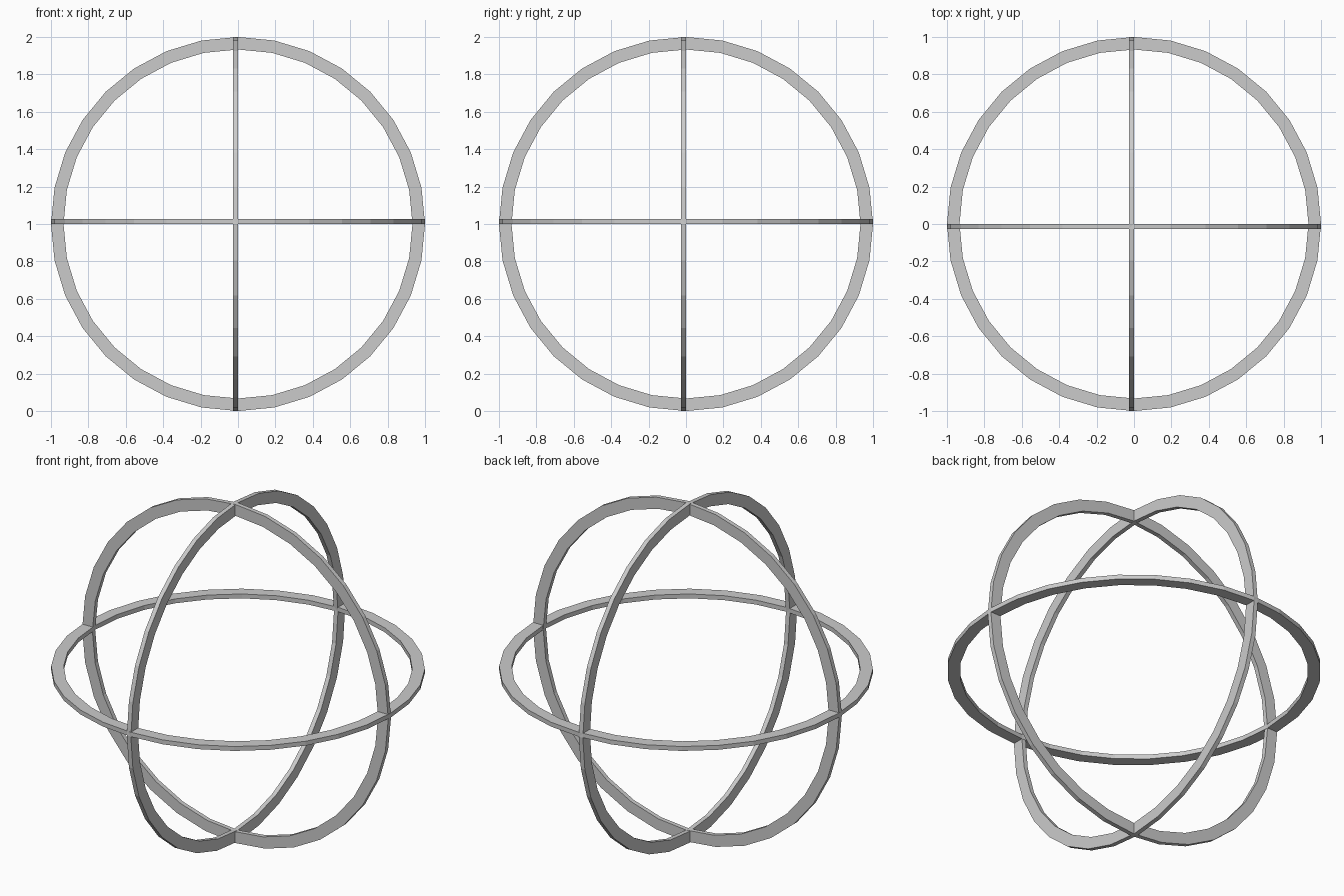
import bpy
import bmesh
from math import cos, sin, pi

if "Cube" in bpy.data.objects:
    bpy.data.objects.remove(bpy.data.objects["Cube"])

SIDES = 32
OUTER, INNER, THICK = 1.0, 0.933, 0.026


def ring(name, rotation):
    """Flat-faced square-section hoop, from local z = 0 to THICK."""
    bm = bmesh.new()
    section = [(OUTER, 0), (OUTER, THICK), (INNER, THICK), (INNER, 0)]
    loops = []
    for i in range(SIDES):
        a = 2 * pi * i / SIDES
        loops.append([bm.verts.new((r * cos(a), r * sin(a), z)) for r, z in section])
    for i in range(SIDES):
        p, q = loops[i], loops[(i + 1) % SIDES]
        for k in range(4):
            n = (k + 1) % 4
            bm.faces.new((p[k], q[k], q[n], p[n]))
    bmesh.ops.recalc_face_normals(bm, faces=bm.faces)
    mesh = bpy.data.meshes.new(name)
    bm.to_mesh(mesh)
    bm.free()
    obj = bpy.data.objects.new(name, mesh)
    obj.location = (0, 0, 1)
    obj.rotation_euler = rotation
    bpy.context.collection.objects.link(obj)


# Three hoops at right angles around a shared centre
ring("horizontal_ring", (0, 0, 0))
ring("front_ring", (pi / 2, 0, 0))
ring("side_ring", (0, -pi / 2, 0))
